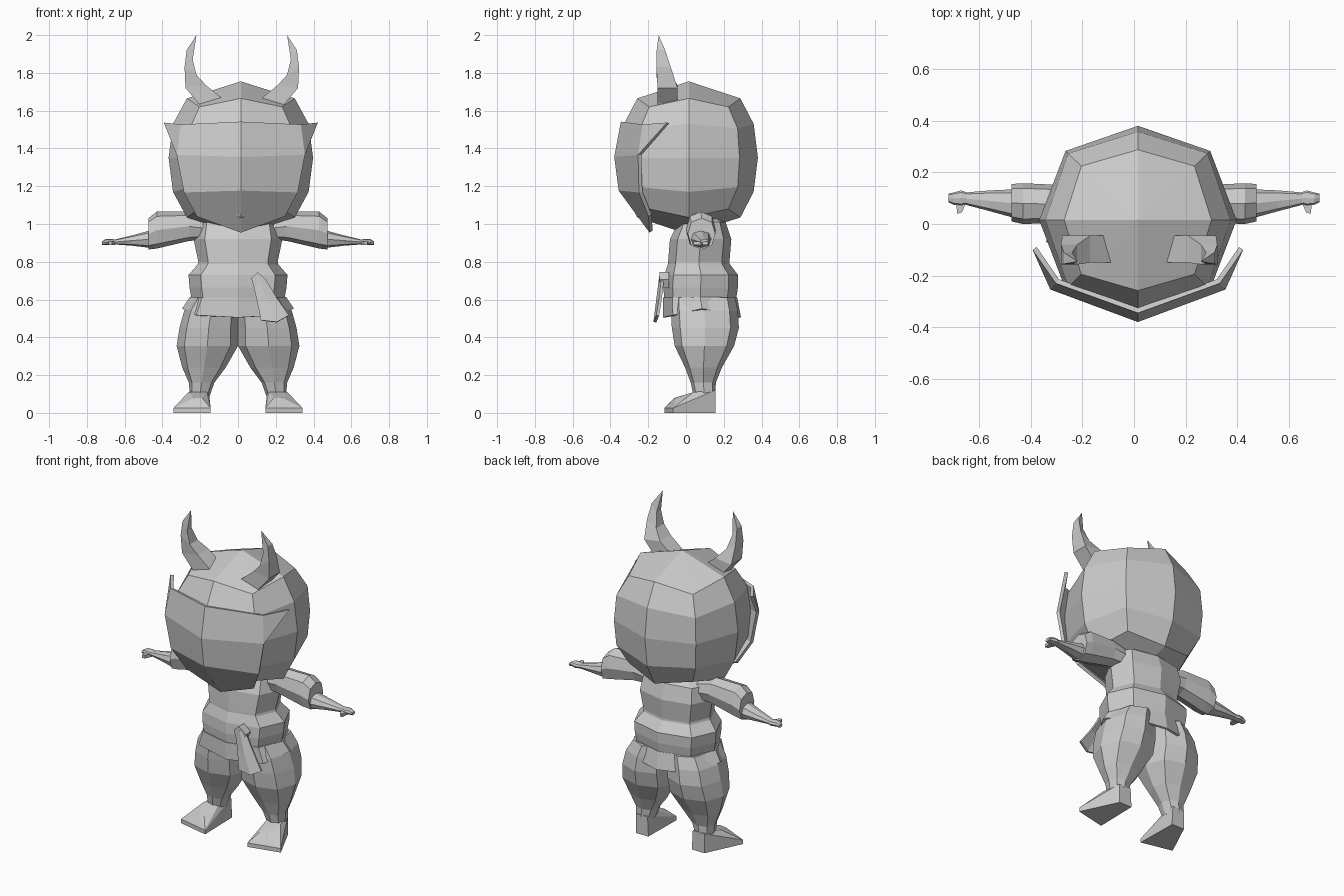
import bpy, bmesh, math

if "Cube" in bpy.data.objects:
    bpy.data.objects.remove(bpy.data.objects["Cube"])

clay = bpy.data.materials.new("light_grey")
clay.diffuse_color = (0.6, 0.6, 0.6, 1)
clay.use_nodes = True
clay.node_tree.nodes["Principled BSDF"].inputs["Base Color"].default_value = clay.diffuse_color


def finish(name, bm, thickness=0):
    """Turn a bmesh into a flat shaded object, with optional thickness."""
    bmesh.ops.recalc_face_normals(bm, faces=bm.faces[:])
    me = bpy.data.meshes.new(name)
    bm.to_mesh(me)
    bm.free()
    me.materials.append(clay)
    ob = bpy.data.objects.new(name, me)
    bpy.context.collection.objects.link(ob)
    if thickness:
        mod = ob.modifiers.new("thickness", 'SOLIDIFY')
        mod.thickness = thickness
        mod.offset = 0
    return ob


def loft(name, rings, caps=True, thickness=0):
    """Skin a list of closed rings; a ring of one point is a tip."""
    bm = bmesh.new()
    vs = [[bm.verts.new(p) for p in r] for r in rings]
    for a, b in zip(vs, vs[1:]):
        n = max(len(a), len(b))
        for i in range(n):
            j = (i + 1) % n
            if len(a) == 1:
                bm.faces.new((a[0], b[i], b[j]))
            elif len(b) == 1:
                bm.faces.new((a[i], a[j], b[0]))
            else:
                bm.faces.new((a[i], a[j], b[j], b[i]))
    if caps:
        for r in (vs[0], vs[-1]):
            if len(r) > 2:
                bm.faces.new(r)
    return finish(name, bm, thickness)


def hull(name, pts):
    bm = bmesh.new()
    for p in pts:
        bm.verts.new(p)
    res = bmesh.ops.convex_hull(bm, input=bm.verts[:])
    bmesh.ops.delete(bm, geom=list({v for v in res["geom_interior"] if isinstance(v, bmesh.types.BMVert)}),
                     context='VERTS')
    return finish(name, bm)


def octagon(r1, r2, diag=0.75):
    """Eight points, with corners on the axes and on the diagonals."""
    out = []
    for i in range(8):
        c, s = math.cos(i * math.pi / 4), math.sin(i * math.pi / 4)
        k = diag * math.sqrt(2) if i % 2 else 1
        out.append((c * r1 * k, s * r2 * k))
    return out


def flat_ring(x0, x1, y0, y1, z, diag=0.75, dip=0):
    cx, cy = (x0 + x1) / 2, (y0 + y1) / 2
    ring = octagon((x1 - x0) / 2, (y1 - y0) / 2, diag)
    return [(cx + a, cy + b, z - dip * abs(b) / ((y1 - y0) / 2)) for a, b in ring]


def arm_ring(s, x, y0, y1, z0, z1):
    cy, cz = (y0 + y1) / 2, (z0 + z1) / 2
    return [(s * x, cy + a, cz + b) for a, b in octagon((y1 - y0) / 2, (z1 - z0) / 2)]


# Head: faceted ball, each level has axis and diagonal radius and height
HX, HY, HZ = 0.015, 0.015, 1.35
levels = [(0.28, 0.315, 0.215, 0.27), (0.352, 0.18, 0.265, 0.155), (0.375, 0, 0.275, 0)]
levels += [(a, -b, c, -d) for a, b, c, d in levels[1::-1]]
rings = [[(HX, HY, HZ + 0.405)]]
for ra, za, rd, zd in levels:
    ring = []
    for i in range(8):
        r, z = (rd * math.sqrt(2), zd) if i % 2 else (ra, za)
        t = i * math.pi / 4
        ring.append((HX + 1.02 * r * math.cos(t), HY + 0.975 * r * math.sin(t), HZ + z))
    rings.append(ring)
rings.append([(HX, HY, HZ - 0.405)])
loft("head", rings)

# Face mask: centre ridge, two side columns and swept back tips
bm = bmesh.new()
ridge = [bm.verts.new((HX, y, z)) for y, z in
         ((-0.335, 1.54), (-0.37, 1.355), (-0.347, 1.18), (-0.185, 0.96))]
for s in (-1, 1):
    side = [bm.verts.new((HX + s * x, y, z)) for x, y, z in
            ((0.312, -0.222, 1.525), (0.335, -0.245, 1.365), (0.298, -0.24, 1.17), (0.23, -0.19, 1.045))]
    tip = bm.verts.new((HX + s * 0.4, -0.095, 1.535))
    for i in range(3):
        bm.faces.new((ridge[i], ridge[i + 1], side[i + 1], side[i]))
    bm.faces.new((side[0], side[1], tip))
finish("face_mask", bm, 0.02)

# Horns: inner x,z / outer x,z / front and back y
horn = [(0.07, 1.62, 0.2, 1.57, -0.145, -0.045), (0.11, 1.67, 0.23, 1.64, -0.15, -0.045),
        (0.19, 1.735, 0.298, 1.72, -0.15, -0.045), (0.24, 1.79, 0.303, 1.83, -0.157, -0.08),
        (0.26, 1.87, 0.292, 1.92, -0.155, -0.11)]
for s, side in ((-1, "left"), (1, "right")):
    rings = [[(0.02 + s * a, f, b), (0.02 + s * c, f, d), (0.02 + s * c, k, d), (0.02 + s * a, k, b)]
             for a, b, c, d, f, k in horn]
    rings.append([(0.02 + s * 0.24, -0.145, 2.0)])
    loft(side + "_horn", rings)

# Shirt and wide waist sash
loft("shirt", [flat_ring(-w, w, f, b, z) for w, f, b, z in
               ((0.25, -0.1, 0.25, 0.58), (0.225, -0.095, 0.235, 0.74), (0.21, -0.095, 0.23, 0.8),
                (0.235, -0.085, 0.24, 0.92), (0.22, -0.04, 0.21, 1.01), (0.12, 0.0, 0.16, 1.05))])
loft("waist_sash", [flat_ring(-w, w, f, b, z) for w, f, b, z in
                    ((0.245, -0.115, 0.265, 0.6), (0.257, -0.12, 0.275, 0.665),
                     (0.262, -0.115, 0.275, 0.73), (0.21, -0.095, 0.23, 0.79))])

# Flared hem under the sash
loft("shirt_hem", [flat_ring(-0.25, 0.25, -0.115, 0.265, 0.61),
                   flat_ring(-0.29, 0.29, -0.115, 0.285, 0.55, dip=0.045)], False, 0.012)

# Sash knot and hanging tail
hull("sash_knot", [(x, y, z) for y in (-0.14, -0.09) for x, z in
                   ((0.07, 0.715), (0.105, 0.745), (0.15, 0.705), (0.13, 0.66), (0.085, 0.66))])
bm = bmesh.new()
tail = [[bm.verts.new(p) for p in row] for row in
        (((0.075, -0.125, 0.71), (0.11, -0.135, 0.72), (0.148, -0.125, 0.7)),
         ((0.1, -0.14, 0.6), (0.15, -0.15, 0.6), (0.205, -0.135, 0.605)),
         ((0.122, -0.16, 0.49), (0.205, -0.165, 0.48), (0.268, -0.15, 0.515)))]
for a, b in zip(tail, tail[1:]):
    for i in range(2):
        bm.faces.new((a[i], a[i + 1], b[i + 1], b[i]))
finish("sash_tail", bm, 0.015)

for s, side in ((-1, "left"), (1, "right")):
    # Sleeve, forearm and hand
    loft(side + "_sleeve", [arm_ring(s, *r) for r in
                            ((0.15, 0.02, 0.15, 0.92, 1.03), (0.26, 0.005, 0.15, 0.91, 1.065),
                             (0.43, 0.0, 0.158, 0.87, 1.065), (0.475, 0.01, 0.155, 0.865, 1.03))])
    loft(side + "_forearm", [arm_ring(s, *r) for r in
                             ((0.45, 0.02, 0.135, 0.872, 0.97), (0.56, 0.05, 0.13, 0.885, 0.94),
                              (0.655, 0.075, 0.122, 0.892, 0.917))])
    loft(side + "_hand", [arm_ring(s, *r) for r in
                          ((0.64, 0.08, 0.12, 0.892, 0.917), (0.67, 0.07, 0.13, 0.888, 0.92),
                           (0.7, 0.075, 0.122, 0.89, 0.92), (0.72, 0.085, 0.118, 0.888, 0.908))])
    hull(side + "_thumb", [(s * x, y, z) for z in (0.888, 0.908) for x, y in
                           ((0.65, 0.085), (0.69, 0.085), (0.685, 0.04), (0.667, 0.045))])

    # Baggy trouser leg, meeting its twin at the middle
    legs = [(0.0, 0.24, -0.08, 0.26, 0.61), (0.0, 0.285, -0.08, 0.275, 0.54),
            (0.0, 0.31, -0.075, 0.28, 0.45), (0.0, 0.325, -0.06, 0.255, 0.355),
            (0.065, 0.295, -0.005, 0.19, 0.24), (0.125, 0.26, 0.025, 0.158, 0.16),
            (0.15, 0.255, 0.04, 0.155, 0.09)]
    loft(side + "_leg", [[(s * x, y, z) for x, y, z in flat_ring(*r)] for r in legs])

    # Wedge foot with toes turned outwards
    sole = ((0.15, 0.155), (0.235, 0.155), (0.342, -0.07), (0.145, -0.115))
    pts = [(s * x, y, z) for z in (0, 0.025) for x, y in sole]
    pts += [(s * x, y, z) for x, y, z in
            ((0.155, 0.155, 0.12), (0.235, 0.155, 0.12), (0.262, 0.04, 0.11),
             (0.165, 0.04, 0.11), (0.235, -0.055, 0.08), (0.19, -0.06, 0.08))]
    hull(side + "_foot", pts)
